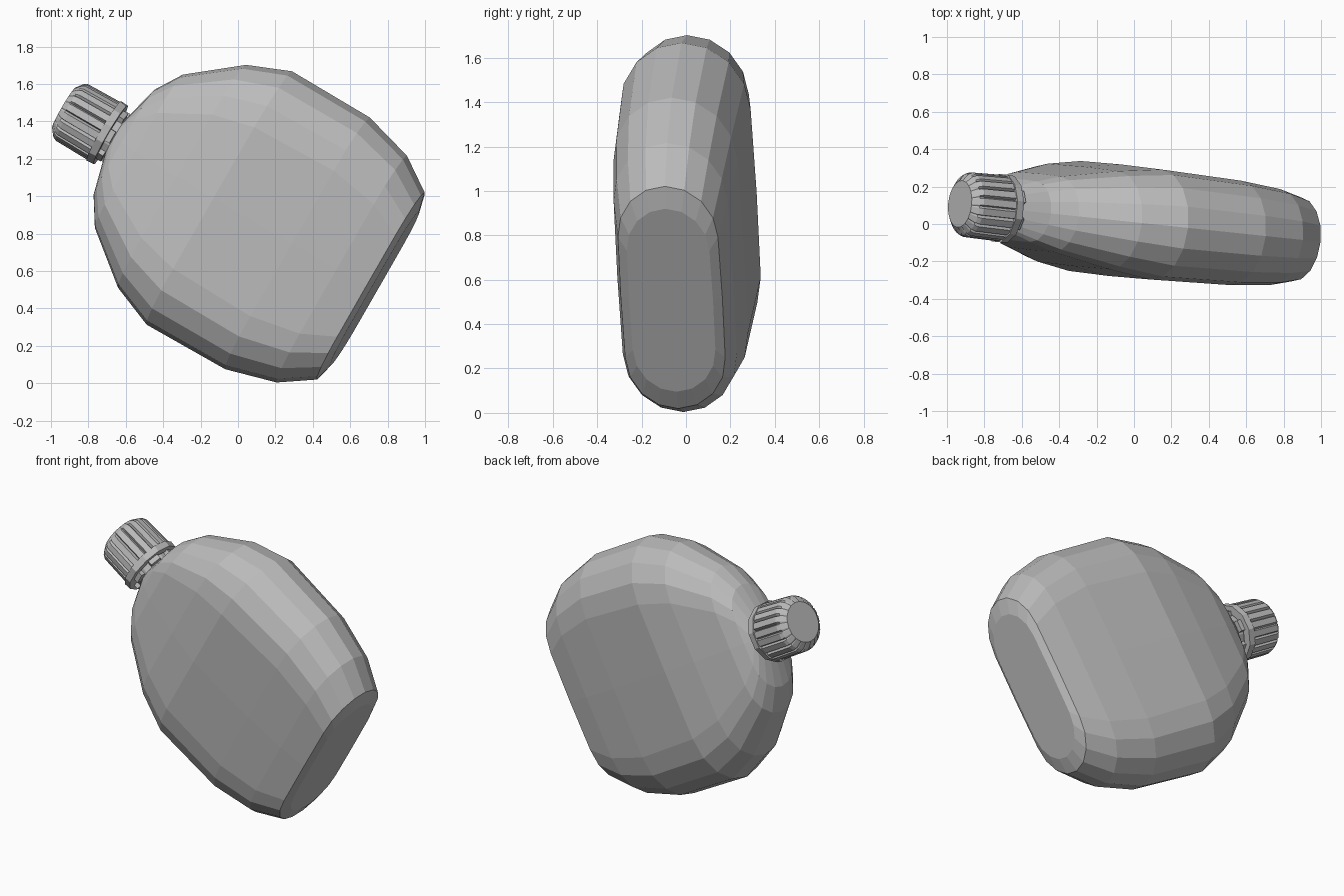
import bpy, bmesh
from math import pi, cos, sin, radians
from mathutils import Matrix, Vector

if "Cube" in bpy.data.objects:
    bpy.data.objects.remove(bpy.data.objects["Cube"])

# Flask frame: local x = width, y = thickness, z = bottle axis from the base
FRAME = (Matrix.Translation((0.71, -0.065, 0.52))
         @ Matrix.Rotation(radians(-6), 4, 'Z')
         @ Matrix.Rotation(radians(-60), 4, 'Y'))


def material(name, value):
    m = bpy.data.materials.new(name)
    m.use_nodes = True
    color = (value, value, value, 1)
    m.diffuse_color = color
    m.node_tree.nodes["Principled BSDF"].inputs["Base Color"].default_value = color
    return m


GREY = material("plain grey", 0.5)


def loft(name, rings, closed=False):
    """Bridge equal-sized rings of points; cap the ends or join last to first."""
    bm = bmesh.new()
    loops = [[bm.verts.new(p) for p in ring] for ring in rings]
    n = len(loops[0])
    pairs = list(zip(loops, loops[1:]))
    if closed:
        pairs.append((loops[-1], loops[0]))
    else:
        bm.faces.new(loops[0][::-1])
        top = bm.faces.new(loops[-1])
        bmesh.ops.poke(bm, faces=[top])
    for a, b in pairs:
        for i in range(n):
            j = (i + 1) % n
            bm.faces.new((a[i], a[j], b[j], b[i]))
    bmesh.ops.recalc_face_normals(bm, faces=bm.faces)
    mesh = bpy.data.meshes.new(name)
    bm.to_mesh(mesh)
    bm.free()
    mesh.materials.append(GREY)
    ob = bpy.data.objects.new(name, mesh)
    ob.matrix_world = FRAME
    bpy.context.collection.objects.link(ob)
    return ob


def capsule(z, half_w, half_t, steps=8):
    """Rounded-end cross-section with a slightly bulged flat side."""
    s = max(0, half_w - 1.15 * half_t)
    half = [Vector((s + (half_w - s) * cos(a), half_t * 0.985 * sin(a), z))
            for a in (-pi / 2 + pi * k / steps for k in range(steps + 1))]
    half.append(Vector((0, half_t, z)))
    return half + [Vector((-p.x, -p.y, z)) for p in half]


def circle(z, r, n, phase=0):
    return [Vector((r * cos(phase + 2 * pi * i / n), r * sin(phase + 2 * pi * i / n), z))
            for i in range(n)]


# Flask body: base plate, bevelled foot, belly and shoulders
stations = [(-0.025, 0.476, 0.19), (0, 0.578, 0.23), (0.18, 0.70, 0.262),
            (0.455, 0.777, 0.285), (0.94, 0.782, 0.30), (1.172, 0.688, 0.267),
            (1.44, 0.473, 0.205), (1.53, 0.33, 0.165), (1.583, 0.125, 0.122)]
loft("flask_body", [capsule(*s) for s in stations])

# Neck under the cap
loft("neck", [circle(1.54, 0.122, 16), circle(1.70, 0.122, 16)])

# Collar ring with small lugs below it
loft("collar", [circle(z, r, 12, pi / 12) for z, r in
                ((1.615, 0.135), (1.615, 0.185), (1.657, 0.188), (1.657, 0.135))], closed=True)
for i in range(6):
    turn = Matrix.Rotation(i * pi / 3 + pi / 6, 4, 'Z')
    corners = ((0.12, -0.035), (0.15, -0.035), (0.15, 0.035), (0.12, 0.035))
    loft("collar_lug", [[turn @ Vector((x, y, z)) for x, y in corners] for z in (1.585, 1.62)])

# Ribbed screw cap: saw-tooth side, bevelled rim, shallow domed top
RIBS = 20


def ribbed(z, outer, inner):
    points = []
    for i in range(RIBS):
        a, step = 2 * pi * i / RIBS, 2 * pi / RIBS
        for r, f in ((inner, 0.0), (outer, 0.12), (outer, 0.8)):
            points.append(Vector((r * cos(a + f * step), r * sin(a + f * step), z)))
    return points


loft("screw_cap", [ribbed(1.65, 0.178, 0.16), ribbed(1.855, 0.174, 0.158),
                   ribbed(1.875, 0.164, 0.156), ribbed(1.905, 0.125, 0.125)])
